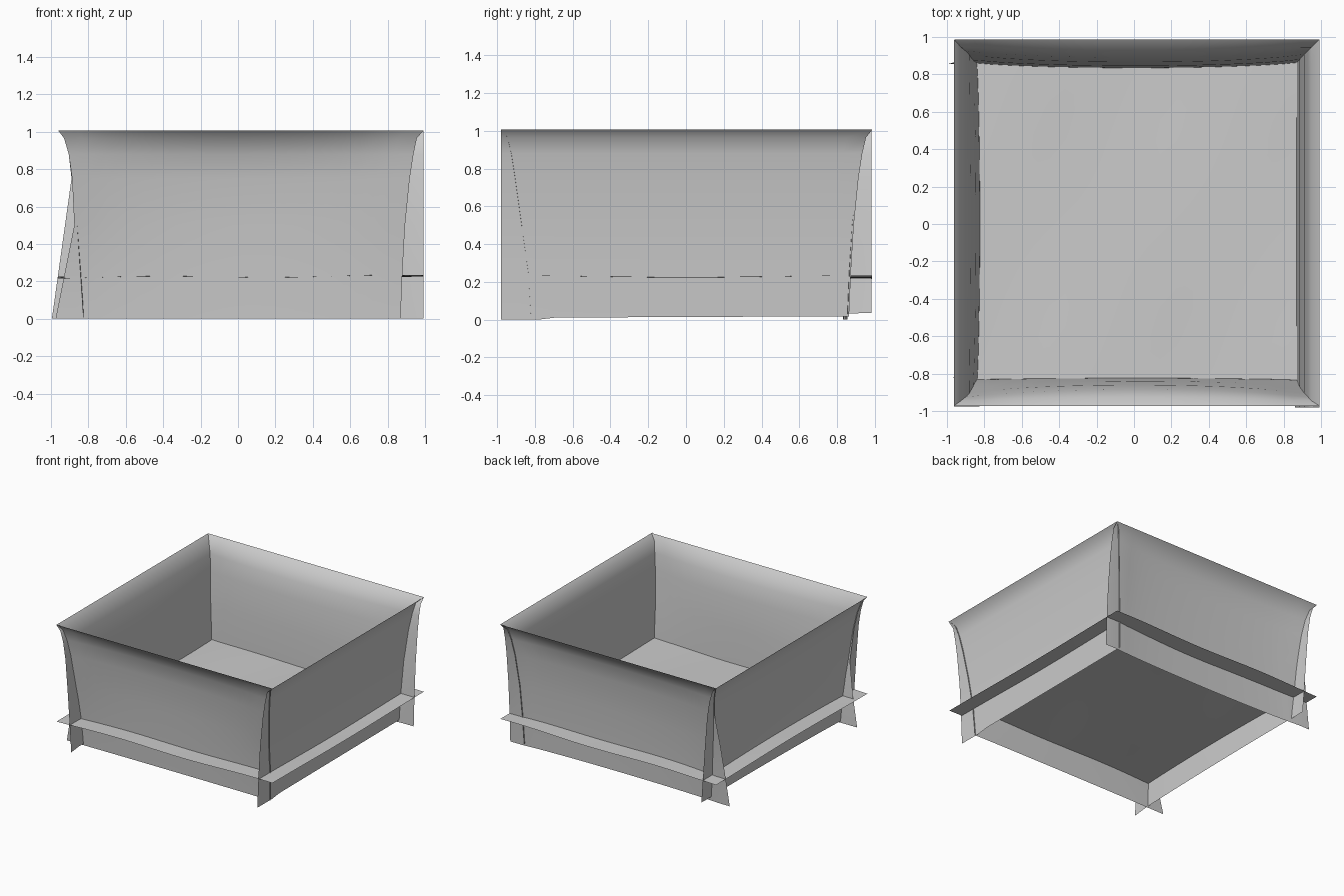
import bpy
import math

if "Cube" in bpy.data.objects:
    bpy.data.objects.remove(bpy.data.objects["Cube"])

# heights shared by every wall profile
Z = [0.01, 0.25, 0.50, 0.75, 0.88, 0.965, 1.007]
COLS = 20


def sheet(name, rows, cols, point):
    """Thin smooth sheet from a point(row, col) function."""
    verts = [point(r, c) for r in range(rows) for c in range(cols)]
    faces = [(r * cols + c, r * cols + c + 1, (r + 1) * cols + c + 1, (r + 1) * cols + c)
             for r in range(rows - 1) for c in range(cols - 1)]
    me = bpy.data.meshes.new(name)
    me.from_pydata(verts, [], faces)
    me.polygons.foreach_set("use_smooth", [True] * len(faces))
    me.update()
    ob = bpy.data.objects.new(name, me)
    bpy.context.collection.objects.link(ob)
    return ob


def wall(name, axis, sign, end, mid, lo, hi, lift=0.0):
    """Wall bowed between an end profile and a middle profile, running lo..hi."""
    def point(r, c):
        t = c / (COLS - 1)
        s = lo[r] + (hi[r] - lo[r]) * t
        w = max(0.0, 1 - (s / 0.87) ** 2) ** 0.7
        out = sign * (end[r] + (mid[r] - end[r]) * w)
        z = Z[r] + (lift * t if r == 0 else 0)
        return (s, out, z) if axis == 'y' else (out, s, z)
    return sheet(name, len(Z), COLS, point)


# flared side profiles: distance from centre at each height
front_end = [0.82, 0.835, 0.87, 0.905, 0.925, 0.945, 0.972]
back_end = [0.855, 0.865, 0.88, 0.905, 0.925, 0.945, 0.987]
left_end = [0.832, 0.848, 0.865, 0.885, 0.905, 0.93, 0.967]
right_end = [0.856, 0.866, 0.88, 0.905, 0.925, 0.943, 0.987]
soft_front = [0.815, 0.825, 0.84, 0.86, 0.885, 0.925, 0.972]
soft_back = [0.83, 0.835, 0.845, 0.865, 0.89, 0.93, 0.987]
left_mid = [0.82, 0.83, 0.85, 0.88, 0.905, 0.93, 0.967]
n = len(Z)

# walls cross each other at the corners, leaving overlapping tabs
wall("front_wall", 'y', -1, front_end, soft_front,
     [-0.98, -0.93, -0.88, -0.892, -0.91, -0.935, -0.967],
     [v + 0.008 for v in right_end[:-1]] + [0.987])
wall("back_wall", 'y', 1, back_end, soft_back,
     [-1.0, -0.965, -0.93, -0.895, -0.91, -0.935, -0.967], [0.987] * n)
wall("left_wall", 'x', -1, left_end, left_mid, [-0.975] * n, [0.983] * n, 0.025)
wall("right_wall", 'x', 1, right_end, right_end, [-0.98] * n,
     [v + 0.008 for v in back_end[:-1]] + [0.987], 0.008)


# raised floor, gently rippled, poking out through the walls as a ledge
def floor_point(r, c):
    x = -0.967 + 1.954 * c / 23
    y = -0.972 + 1.957 * r / 23
    z = 0.225 + 0.006 * math.sin(5 * x + 0.6) * math.cos(3 * y) + 0.005 * x
    return (x, y, z)


sheet("floor_panel", 24, 24, floor_point)
# drop the whole model onto the ground
for ob in bpy.context.collection.objects:
    for v in ob.data.vertices:
        v.co.x += 0.005
        if v.co.z < 0.011:
            v.co.z = 0.0
